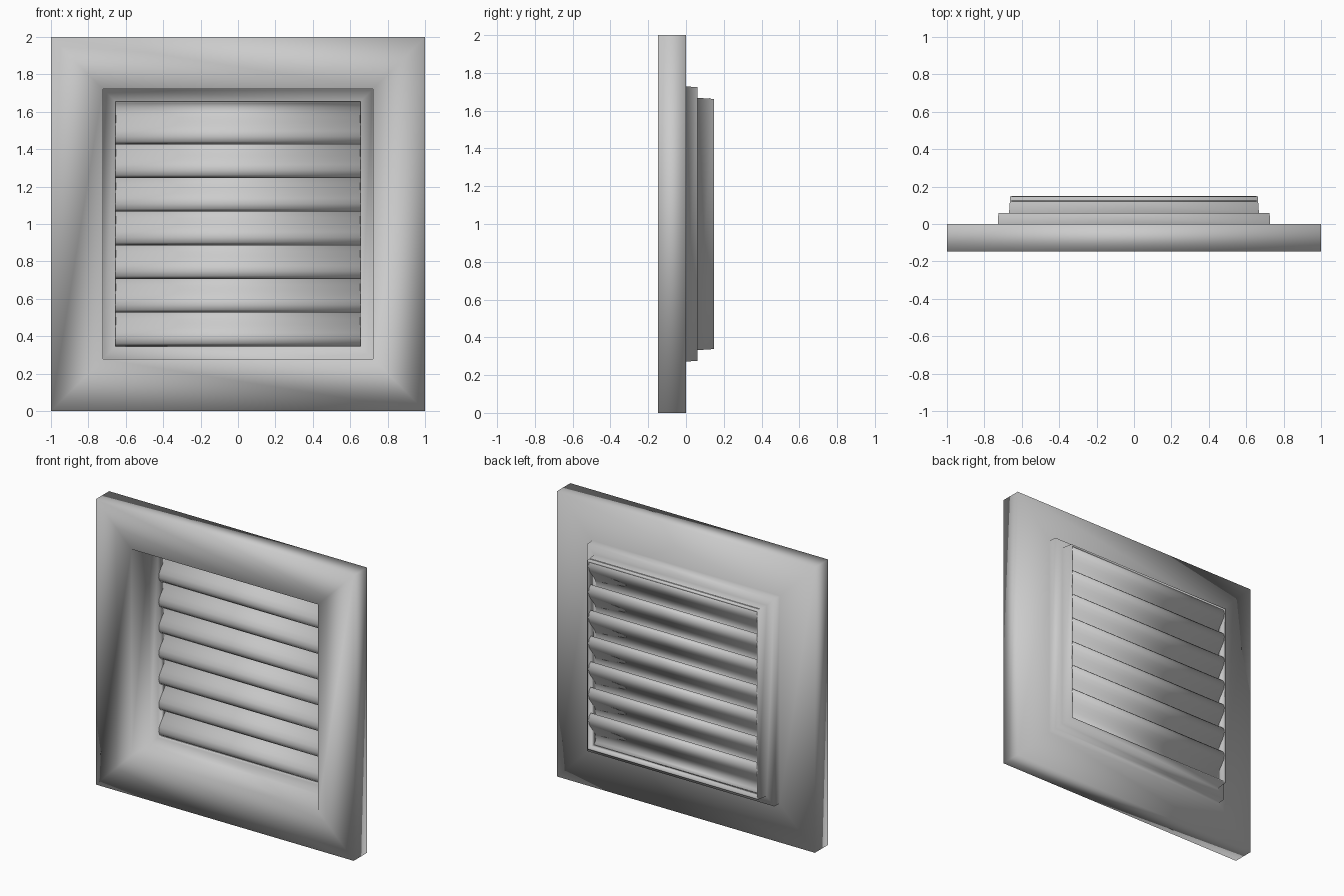
import bpy, bmesh

if "Cube" in bpy.data.objects:
    bpy.data.objects.remove(bpy.data.objects["Cube"])

CZ = 1.0  # height of the vent centre


def finish(bm, name):
    bmesh.ops.recalc_face_normals(bm, faces=bm.faces)
    me = bpy.data.meshes.new(name)
    bm.to_mesh(me)
    bm.free()
    ob = bpy.data.objects.new(name, me)
    bpy.context.collection.objects.link(ob)
    for p in me.polygons:
        p.use_smooth = True
    return ob


def square_ring(name, section):
    """Sweep a closed (half size, y) section round a square."""
    bm = bmesh.new()
    loops = []
    for h, y in section:
        loops.append([bm.verts.new((sx * h, y, CZ + sz * h))
                      for sx, sz in ((-1, -1), (1, -1), (1, 1), (-1, 1))])
    n = len(loops)
    for i in range(n):
        a, b = loops[i], loops[(i + 1) % n]
        for j in range(4):
            k = (j + 1) % 4
            bm.faces.new((a[j], a[k], b[k], b[j]))
    return finish(bm, name)


def louvre(name, z0, half):
    """S-shaped slat: nose at the front bottom, curl at the back top."""
    ctrl = [(0.085, 0.0), (0.068, 0.015), (0.060, 0.04), (0.066, 0.068),
            (0.084, 0.095), (0.103, 0.118), (0.122, 0.141),
            (0.140, 0.168), (0.146, 0.196), (0.138, 0.221), (0.121, 0.236)]
    bm = bmesh.new()
    rows = [[bm.verts.new((x, y, z0 + z)) for x in (-half, half)] for y, z in ctrl]
    for a, b in zip(rows, rows[1:]):
        bm.faces.new((a[0], a[1], b[1], b[0]))
    ob = finish(bm, name)
    mod = ob.modifiers.new("thickness", 'SOLIDIFY')
    mod.thickness = 0.006
    mod.offset = 0
    return ob


# Front plate with stepped collar and rear spigot, one continuous section
square_ring("vent_frame", [
    (1.0, -0.147), (1.0, 0.0), (0.728, 0.0), (0.725, 0.06),
    (0.668, 0.06), (0.662, 0.147), (0.652, 0.147), (0.655, 0.05),
    (0.72, 0.05), (0.723, -0.147)])

# Seven louvres
for i in range(7):
    louvre(f"louvre_{i + 1}", 0.348 + 0.18 * i, 0.656)
